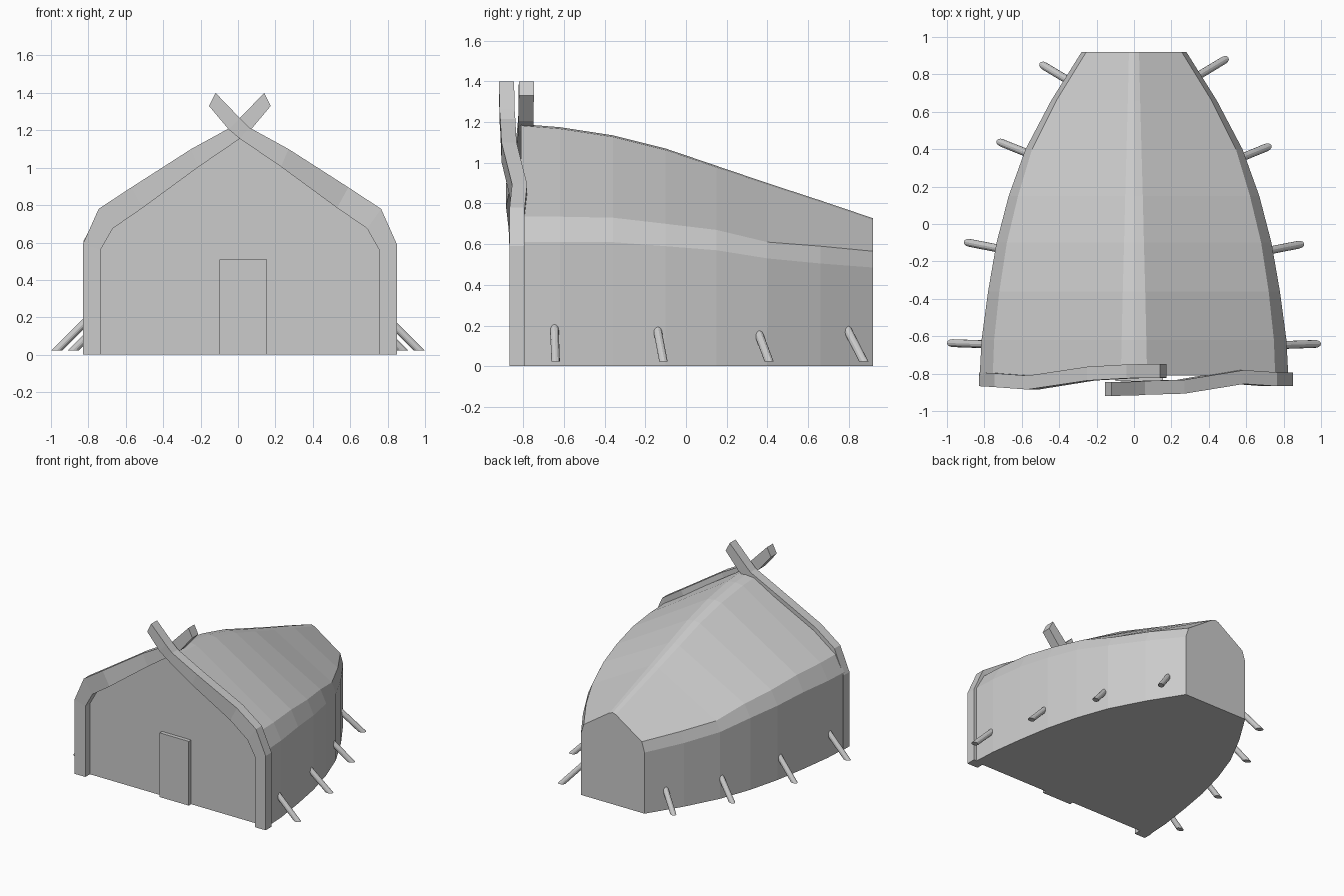
import bpy, math
from mathutils import Vector

if "Cube" in bpy.data.objects:
    bpy.data.objects.remove(bpy.data.objects["Cube"])


def make(name, verts, faces):
    me = bpy.data.meshes.new(name)
    me.from_pydata(verts, [], faces)
    me.update()
    ob = bpy.data.objects.new(name, me)
    bpy.context.collection.objects.link(ob)
    # consistent outward normals
    import bmesh
    bm = bmesh.new()
    bm.from_mesh(me)
    bmesh.ops.recalc_face_normals(bm, faces=bm.faces)
    bm.to_mesh(me)
    bm.free()
    return ob


def loft(name, rings):
    """Closed solid through rings of equal point count."""
    n = len(rings[0])
    verts = [p for r in rings for p in r]
    faces = []
    for i in range(len(rings) - 1):
        a, b = i * n, (i + 1) * n
        faces += [(a + j, a + (j + 1) % n, b + (j + 1) % n, b + j) for j in range(n)]
    faces.append(tuple(range(n)))
    faces.append(tuple(range((len(rings) - 1) * n, len(rings) * n)))
    return make(name, verts, faces)


# Hall body: y, wall half width, eave half width, wall top, eave, ridge half width, ridge
stations = [
    (-0.81, 0.825, 0.755, 0.61, 0.737, 0.070, 1.19),
    (-0.62, 0.815, 0.748, 0.61, 0.735, 0.066, 1.175),
    (-0.36, 0.780, 0.720, 0.61, 0.73, 0.060, 1.135),
    (-0.10, 0.735, 0.680, 0.59, 0.70, 0.053, 1.07),
    (0.15, 0.670, 0.620, 0.57, 0.67, 0.047, 0.985),
    (0.40, 0.580, 0.545, 0.53, 0.61, 0.040, 0.90),
    (0.66, 0.443, 0.415, 0.505, 0.59, 0.033, 0.815),
    (0.92, 0.280, 0.255, 0.485, 0.565, 0.027, 0.727),
]
rings = []
for y, w, e, zw, ze, r, zr in stations:
    half = [(w, 0), (w, zw), (e, ze), (r, zr - 0.008)]
    ring = [(x, y, z) for x, z in half] + [(0, y, zr)]
    ring += [(-x, y, z) for x, z in reversed(half)]
    rings.append(ring)
loft("hall_body", rings)

# Crossed gable beams: outer x,z, inner x,z, left beam y, right beam y
beam = [
    (-0.84, 0.00, -0.745, 0.00, -0.83, -0.83),
    (-0.84, 0.59, -0.745, 0.56, -0.83, -0.83),
    (-0.755, 0.78, -0.68, 0.675, -0.835, -0.83),
    (-0.58, 0.895, -0.52, 0.785, -0.848, -0.818),
    (-0.26, 1.10, -0.22, 1.005, -0.80, -0.87),
    (-0.05, 1.215, 0.00, 1.155, -0.788, -0.876),
    (0.00, 1.265, 0.06, 1.205, -0.787, -0.88),
    (0.13, 1.40, 0.165, 1.33, -0.785, -0.882),
]
for name, s in (("left_gable_beam", 1), ("right_gable_beam", -1)):
    rings = []
    for ox, oz, ix, iz, yl, yr in beam:
        y = yl if s > 0 else yr
        rings.append([(s * x + 0.01, y + d, z) for x, z, d in
                      ((ox, oz, -0.037), (ox, oz, 0.037), (ix, iz, 0.037), (ix, iz, -0.037))])
    loft(name, rings)

# Door slab
loft("door", [[(x, y, z) for x, z in ((-0.1, 0), (0.155, 0), (0.155, 0.51), (-0.1, 0.51))]
              for y in (-0.84, -0.80)])

# Leaning stakes along the walls, cut level at the foot: tip x, right y, left y, angle
stakes = [(1.0, -0.64, -0.636, 2), (0.91, -0.105, -0.095, 11),
          (0.735, 0.42, 0.445, 22), (0.505, 0.89, 0.86, 31)]
for i, (x, yr, yl, deg) in enumerate(stakes):
    for side, s, y in (("right", 1, yr), ("left", -1, yl)):
        t = math.radians(deg)
        out = Vector((s * math.cos(t), math.sin(t), 0))
        across = Vector((-out.y, out.x, 0))
        foot = Vector((s * x, y, 0.022)) - out * 0.03
        head = foot - out * 0.19 + Vector((0, 0, 0.19))
        ang = [2 * math.pi * k / 12 for k in range(12)]
        loft(f"{side}_stake_{i + 1}",
             [[tuple(c + out * 0.03 * math.cos(a) + across * 0.021 * math.sin(a)) for a in ang]
              for c in (foot, head)])
